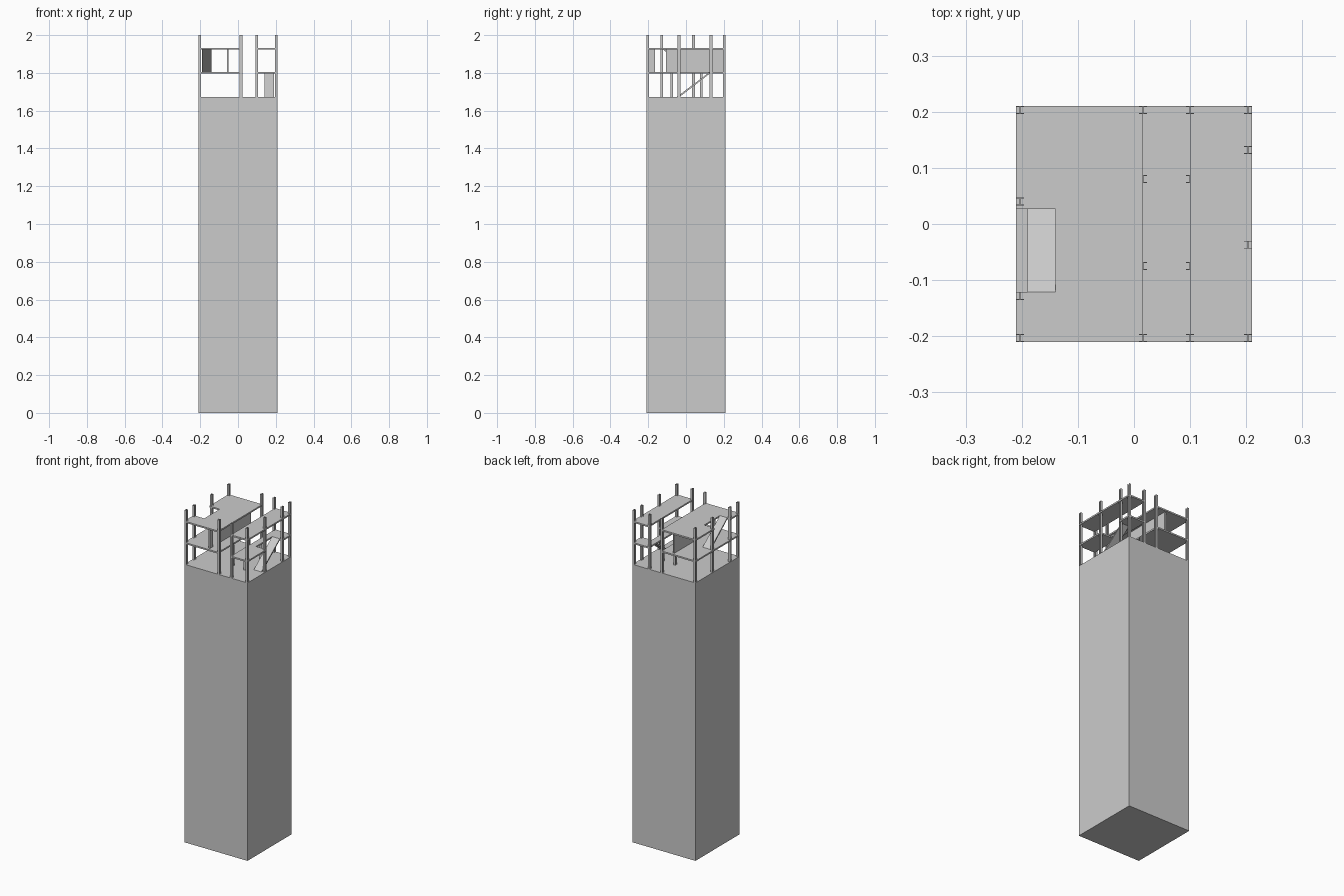
import bpy, bmesh
from math import pi

if "Cube" in bpy.data.objects:
    bpy.data.objects.remove(bpy.data.objects["Cube"])

TOP, LOW, HIGH, R = 1.672, 1.80, 1.928, 0.21   # podium top, floor levels, half width
SLAB = 0.009


def extrude(name, pts, axis, a, b):
    """Extrude a closed 2D profile from a to b along x or z."""
    place = {'x': lambda p, t: (t, p[0], p[1]), 'z': lambda p, t: (p[0], p[1], t)}[axis]
    bm = bmesh.new()
    lo = [bm.verts.new(place(p, a)) for p in pts]
    hi = [bm.verts.new(place(p, b)) for p in pts]
    bm.faces.new(lo[::-1])
    bm.faces.new(hi)
    for i in range(len(pts)):
        j = (i + 1) % len(pts)
        bm.faces.new((lo[i], lo[j], hi[j], hi[i]))
    bmesh.ops.recalc_face_normals(bm, faces=bm.faces)
    me = bpy.data.meshes.new(name)
    bm.to_mesh(me)
    bm.free()
    ob = bpy.data.objects.new(name, me)
    bpy.context.collection.objects.link(ob)
    return ob


def box(name, x0, x1, y0, y1, z0, z1):
    return extrude(name, [(x0, y0), (x1, y0), (x1, y1), (x0, y1)], 'z', z0, z1)


def column(name, x, y, z1):
    """I-section steel post, flanges facing front and back."""
    w, t, f = 0.007, 0.001, 0.0055
    half = [(-w, -w), (w, -w), (w, -f), (t, -f), (t, f), (w, f), (w, w)]
    pts = half + [(-w, w), (-w, f), (-t, f), (-t, -f), (-w, -f)]
    extrude(name, [(x + u, y + v) for u, v in pts], 'z', TOP, z1)


# solid tower body
box("tower_body", -R, R, -R, R, 0, TOP)

# perimeter columns
E = 0.203
spots = [(x, s * E) for x in (-E, 0.016, 0.10, E) for s in (-1, 1)]
spots += [(-E, 0.04), (-E, -0.128), (E, 0.132), (E, -0.037)]
for x, y in spots:
    column("perimeter_column", x, y, 2.0)

# short inner columns under the first floor
for x in (0.016, 0.10):
    for y in (-0.075, 0.08):
        column("inner_column", x, y, LOW)

# floor plates on both sides of the atrium, notched for the stairs
left, right = 0.016, 0.10
for name, z in (("first_floor", LOW), ("second_floor", HIGH)):
    z0, z1 = z - SLAB / 2, z + SLAB / 2
    if z == HIGH:
        pts = [(-R, -R), (left, -R), (left, R), (-R, R),
               (-R, 0.027), (-0.14, 0.027), (-0.14, -0.121), (-R, -0.121)]
        extrude(name + "_left", pts, 'z', z0, z1)
        box(name + "_right", right, R, -R, R, z0, z1)
    else:
        box(name + "_left", -R, left, -R, R, z0, z1)
        pts = [(right, -R), (R, -R), (R, -0.03), (0.14, -0.03),
               (0.14, 0.125), (R, 0.125), (R, R), (right, R)]
        extrude(name + "_right", pts, 'z', z0, z1)

# sloping stair flights
h = SLAB / 2
extrude("lower_stair", [(-0.05, TOP), (-0.035, TOP), (0.125, LOW - h), (0.125, LOW + h)],
        'x', 0.14, 0.19)
extrude("upper_stair", [(0.042, LOW + h), (0.027, LOW + h), (-0.121, HIGH - h), (-0.121, HIGH + h)],
        'x', -0.19, -0.14)

# partition wall with a doorway
for name, y0, y1 in (("partition_short", -0.196, -0.165), ("partition_long", -0.105, 0.196)):
    box(name, -0.059, -0.05, y0, y1, LOW + h, HIGH - h)
